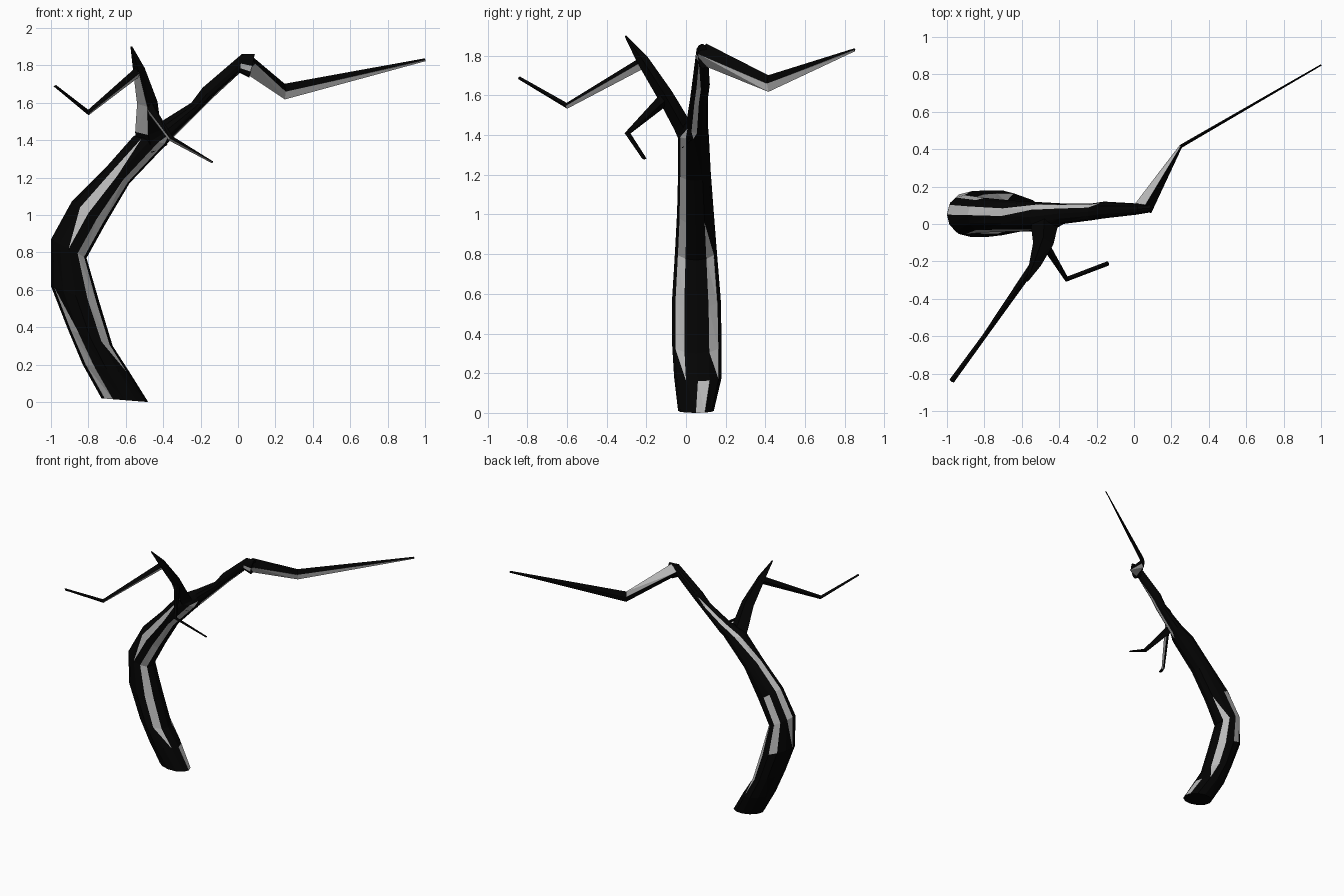
import bpy, bmesh
from math import cos, sin, pi
from mathutils import Vector

if "Cube" in bpy.data.objects:
    bpy.data.objects.remove(bpy.data.objects["Cube"])


def material(name, v):
    m = bpy.data.materials.new(name)
    m.diffuse_color = (v, v, v, 1)
    m.use_nodes = True
    m.node_tree.nodes["Principled BSDF"].inputs["Base Color"].default_value = m.diffuse_color
    return m


BARK = material("dark_bark", 0.001)
PALE = material("pale_bark", 0.5)


def loft(name, rings, sides, pale):
    """rings: (centre, u, v) half axes; pale: {side: segments}"""
    bm = bmesh.new()
    loops = []
    for c, u, v in rings:
        loops.append([bm.verts.new(c + u * cos(2 * pi * i / sides) + v * sin(2 * pi * i / sides))
                      for i in range(sides)])
    for k in range(len(loops) - 1):
        a, b = loops[k], loops[k + 1]
        for s in range(sides):
            n = (s + 1) % sides
            # two bark facets per cell; pale streaks taper to a point at their ends
            segs = pale.get(s, ())
            for tri, inside in (((a[s], a[n], b[n]), k - 1 in segs or k == 0 or len(segs) < 3),
                                ((a[s], b[n], b[s]), k + 1 in segs or len(segs) < 3)):
                bm.faces.new(tri).material_index = int(k in segs and inside)
    bm.faces.new(loops[0][::-1])
    bm.faces.new(loops[-1])
    bmesh.ops.recalc_face_normals(bm, faces=bm.faces)
    me = bpy.data.meshes.new(name)
    bm.to_mesh(me)
    bm.free()
    me.materials.append(BARK)
    me.materials.append(PALE)
    ob = bpy.data.objects.new(name, me)
    bpy.context.collection.objects.link(ob)
    return ob


def branch(name, path, hint, pale):
    """path: (point, half size along hint, half size across)"""
    pts = [Vector(p[0]) for p in path]
    rings = []
    for i, (_, ru, rv) in enumerate(path):
        t = (pts[min(i + 1, len(pts) - 1)] - pts[max(i - 1, 0)]).normalized()
        u = Vector(hint)
        u = (u - t * u.dot(t)).normalized()
        rings.append((pts[i], u * ru, t.cross(u) * rv))
    return loft(name, rings, 4, pale)


# Curved trunk running into the main limb: left x,z / right x,z / y range
profile = [
    (-.73, .02, -.48, .00, -.04, .14),
    (-.83, .20, -.58, .16, -.06, .18),
    (-.91, .39, -.67, .30, -.07, .18),
    (-1.0, .62, -.74, .53, -.07, .175),
    (-1.0, .87, -.81, .77, -.055, .155),
    (-.89, 1.07, -.71, .95, -.045, .14),
    (-.71, 1.25, -.58, 1.17, -.04, .125),
    (-.56, 1.42, -.38, 1.38, -.04, .115),
    (-.41, 1.50, -.35, 1.41, .00, .11),
    (-.25, 1.60, -.20, 1.56, .02, .11),
    (-.19, 1.68, -.13, 1.63, .03, .12),
    (.02, 1.86, .01, 1.76, .05, .11),
    (.09, 1.86, .06, 1.735, .06, .11),
]
rings = []
for lx, lz, rx, rz, y0, y1 in profile:
    rings.append((Vector(((lx + rx) / 2, (y0 + y1) / 2, (lz + rz) / 2)),
                  Vector(((lx - rx) / 2, 0, (lz - rz) / 2)),
                  Vector((0, (y1 - y0) / 2, 0))))
loft("trunk", rings, 12, {0: range(3, 7), 1: range(6, 10), 2: range(3, 5),
                          4: range(1, 5), 5: (0,), 6: range(7, 11),
                          7: [1, 2, 3, 4, 5, 6, 7, 11], 8: (11,),
                          9: range(4, 7), 10: range(0, 3)})

# Long bent bough reaching right and back
branch("long_bough", [((.05, .085, 1.81), .055, .05),
                      ((.25, .415, 1.66), .042, .009),
                      ((1.0, .85, 1.83), .008, .004)],
       (0, 0, 1), {1: [0, 1], 3: [0]})

# Upright fork leaning forward
branch("upright_fork", [((-.46, .03, 1.36), .085, .055),
                        ((-.48, -.02, 1.45), .07, .045),
                        ((-.485, -.105, 1.60), .055, .04),
                        ((-.53, -.22, 1.78), .032, .03),
                        ((-.57, -.305, 1.90), .005, .005)],
       (1, 0, 0), {2: [1, 2]})

# Bent twigs
branch("left_twig", [((-.53, -.21, 1.77), .03, .022),
                     ((-.80, -.60, 1.548), .015, .012),
                     ((-.975, -.84, 1.688), .008, .014)],
       (0, 0, 1), {2: [0]})
branch("right_twig", [((-.475, -.11, 1.58), .035, .022),
                      ((-.36, -.295, 1.41), .015, .015),
                      ((-.137, -.21, 1.282), .006, .012)],
       (0, 0, 1), {1: [0, 1]})
